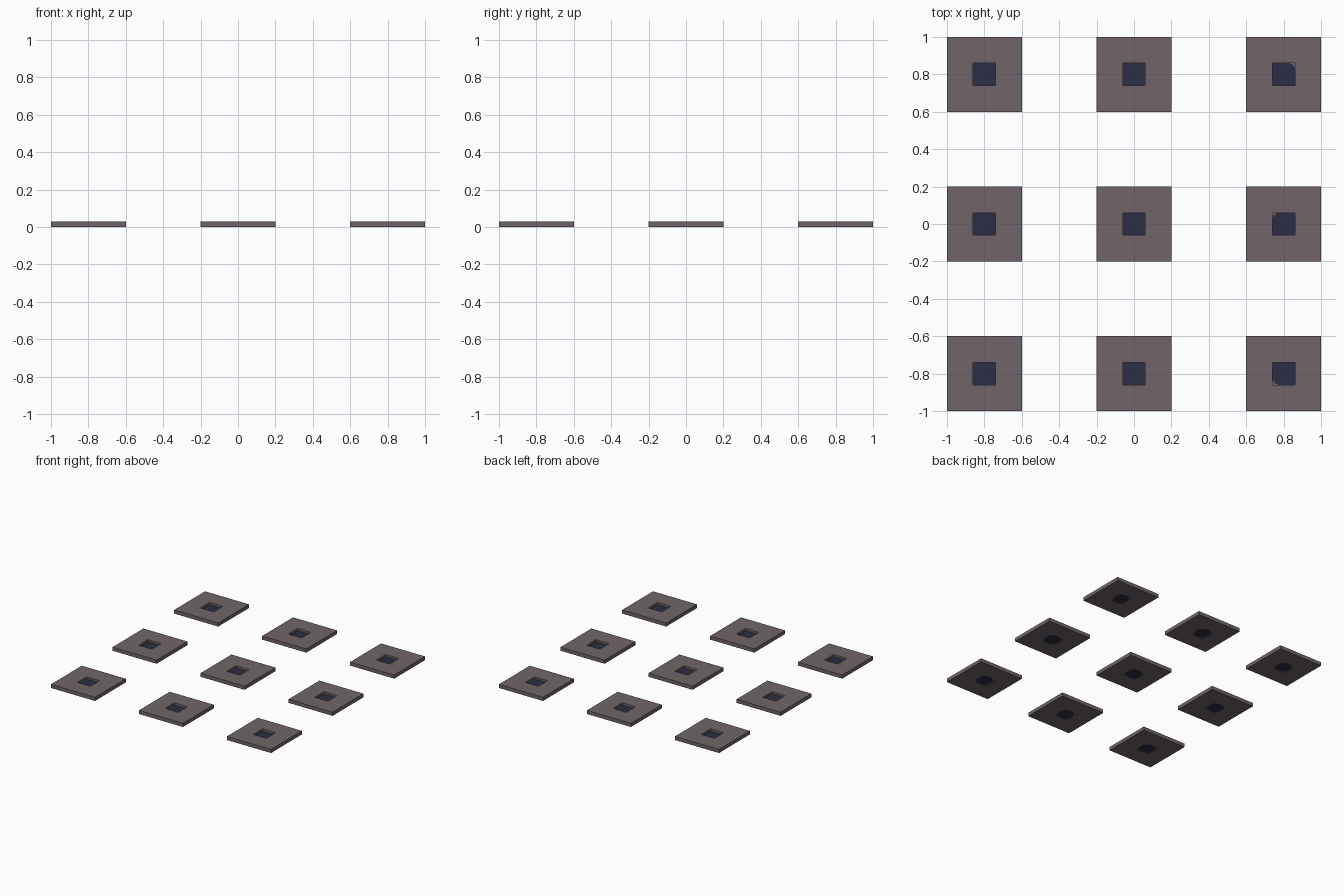
import bpy, bmesh, math

if "Cube" in bpy.data.objects:
    bpy.data.objects.remove(bpy.data.objects["Cube"])

def material(name, rgb):
    m = bpy.data.materials.new(name)
    m.diffuse_color = (*rgb, 1)
    m.use_nodes = True
    m.node_tree.nodes["Principled BSDF"].inputs["Base Color"].default_value = m.diffuse_color
    return m

STONE = material("mauve stone", (0.165, 0.13, 0.138))
NAVY = material("dark navy", (0.025, 0.027, 0.058))

def finish(bm, name, mat, loc):
    bmesh.ops.recalc_face_normals(bm, faces=bm.faces[:])
    me = bpy.data.meshes.new(name)
    bm.to_mesh(me)
    bm.free()
    me.materials.append(mat)
    ob = bpy.data.objects.new(name, me)
    ob.location = loc
    bpy.context.collection.objects.link(ob)

def rounded_square(half, rounded, r):
    """Square outline; the listed corners (0 = +x+y, counterclockwise) are rounded."""
    pts = []
    for i, (sx, sy) in enumerate([(1, 1), (-1, 1), (-1, -1), (1, -1)]):
        if i in rounded:
            for k in range(6):
                a = math.radians(90 * i + 18 * k)
                pts.append((sx * (half - r) + r * math.cos(a),
                            sy * (half - r) + r * math.sin(a)))
        else:
            pts.append((sx * half, sy * half))
    return pts

def prism(name, pts, z0, z1, mat, loc):
    bm = bmesh.new()
    f = bm.faces.new([bm.verts.new((x, y, z0)) for x, y in pts])
    ext = bmesh.ops.extrude_face_region(bm, geom=[f], use_keep_orig=True)
    for g in ext["geom"]:
        if isinstance(g, bmesh.types.BMVert):
            g.co.z = z1
    finish(bm, name, mat, loc)

def frame(name, outer, inner, height, mat, loc):
    """Square slab with a square opening through it."""
    bm = bmesh.new()
    rings = []
    for h, z in [(outer, 0), (outer, height), (inner, height), (inner, 0)]:
        rings.append([bm.verts.new((x, y, z)) for x, y in rounded_square(h, [], 0)])
    for i in range(4):
        a, b = rings[i], rings[(i + 1) % 4]
        for j in range(4):
            k = (j + 1) % 4
            bm.faces.new((a[j], a[k], b[k], b[j]))
    finish(bm, name, mat, loc)

# right column inserts each have one rounded corner
corner = {(1, 1): [0], (1, 0): [1], (1, -1): [2]}

for ix in (-1, 0, 1):
    for iy in (-1, 0, 1):
        loc = (0.8 * ix, 0.8 * iy, 0)
        frame("tile", 0.2, 0.06, 0.03, STONE, loc)
        # recessed floor of the socket
        prism("socket_floor", rounded_square(0.06, [], 0), 0.002, 0.006, STONE, loc)
        prism("insert", rounded_square(0.06, corner.get((ix, iy), []), 0.035),
              0.006, 0.012, NAVY, loc)
        # rounded underside of the insert
        prism("insert_base", rounded_square(0.056, range(4), 0.04), 0.0, 0.002, NAVY, loc)
